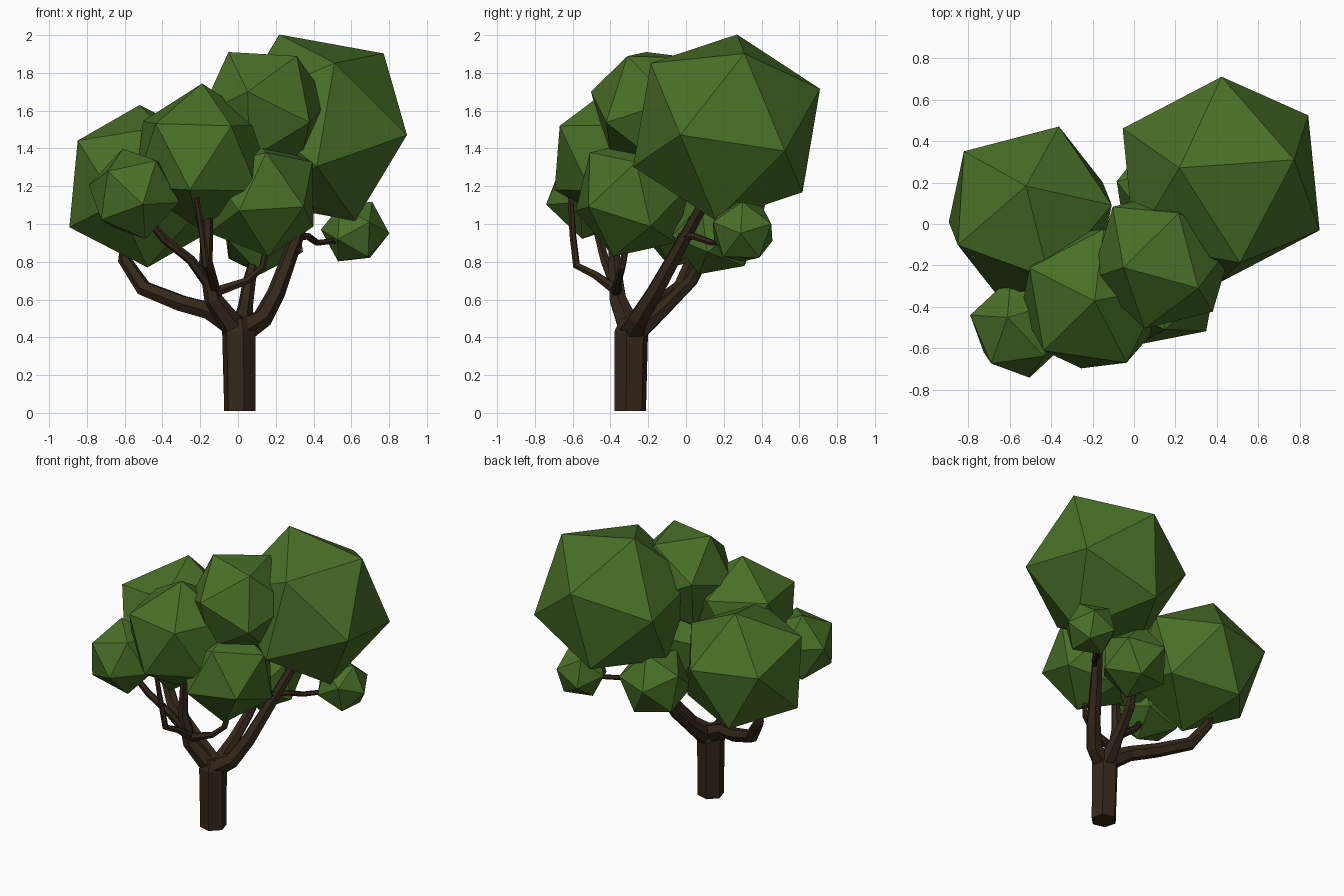
import bpy, bmesh
from mathutils import Vector, Matrix

if "Cube" in bpy.data.objects:
    bpy.data.objects.remove(bpy.data.objects["Cube"])


def material(name, color):
    m = bpy.data.materials.new(name)
    m.diffuse_color = color
    m.use_nodes = True
    m.node_tree.nodes["Principled BSDF"].inputs["Base Color"].default_value = m.diffuse_color
    return m


leaf = material("leaf_green", (0.065, 0.16, 0.02, 1))
bark = material("bark_brown", (0.035, 0.02, 0.01, 1))


def frame(a, b):
    """Orthonormal axes from two directions."""
    x = a.normalized()
    y = (b - x * b.dot(x)).normalized()
    return Matrix((x, y, x.cross(y))).transposed()


def foliage(name, centre, corner, neighbour):
    """Icosahedron placed by its centre and two adjacent corners."""
    c = Vector(centre)
    d1, d2 = Vector(corner) - c, Vector(neighbour) - c
    r = (d1.length + d2.length) / 2
    bm = bmesh.new()
    bmesh.ops.create_icosphere(bm, subdivisions=1, radius=1)
    bm.verts.ensure_lookup_table()
    v = bm.verts[0]
    w = v.link_edges[0].other_vert(v)
    s = r / v.co.length
    rot = frame(d1, d2) @ frame(v.co, w.co).transposed()
    for p in bm.verts:
        p.co = c + rot @ p.co * s
    me = bpy.data.meshes.new(name)
    bm.to_mesh(me)
    bm.free()
    me.materials.append(leaf)
    bpy.context.collection.objects.link(bpy.data.objects.new(name, me))


def branch(name, points):
    """Six-sided tapered limb through (x, y, z, radius) points."""
    cu = bpy.data.curves.new(name, 'CURVE')
    cu.dimensions = '3D'
    cu.bevel_depth = 1
    cu.bevel_resolution = 1
    cu.use_fill_caps = True
    sp = cu.splines.new('POLY')
    sp.points.add(len(points) - 1)
    sp.use_smooth = False
    for p, (x, y, z, r) in zip(sp.points, points):
        p.co = (x, y, z, 1)
        p.radius = r
    cu.materials.append(bark)
    bpy.context.collection.objects.link(bpy.data.objects.new(name, cu))


# Leaf clumps
foliage("foliage_large_right", (.42, .215, 1.51), (.22, .27, 2.0), (.78, .31, 1.9))
foliage("foliage_large_left", (-.5, .05, 1.2), (-.52, .18, 1.62), (-.86, -.11, 1.44))
foliage("foliage_front", (-.2, -.36, 1.36), (-.19, -.37, 1.74), (-.03, -.68, 1.5))
foliage("foliage_top", (.138, -.17, 1.61), (-.05, -.21, 1.91), (.31, -.31, 1.89))
foliage("foliage_front_low", (.12, -.28, 1.14), (.15, -.51, 1.38), (.35, -.51, 1.08))
foliage("foliage_small_right", (.62, .3, .96), (.8, .29, .95), (.7, .3, 1.125))
foliage("foliage_small_left", (-.55, -.5, 1.16), (-.61, -.45, 1.4), (-.79, -.44, 1.2))
foliage("foliage_back_low", (.13, .16, .96), (.12, .07, .74), (.2, .33, .79))

# Trunk and main limbs
branch("trunk", [(.01, -.295, .01, .086), (.005, -.29, .43, .092), (.005, -.29, .5, .06)])
branch("limb_left", [(.02, -.29, .44, .07), (-.15, -.22, .54, .05), (-.3, -.13, .58, .047),
                     (-.5, -.03, .66, .044), (-.6, .03, .81, .036), (-.58, .05, .98, .03)])
branch("limb_right", [(.01, -.29, .43, .075), (.13, -.25, .5, .055), (.2, -.17, .63, .048),
                      (.3, -.02, .9, .038), (.38, .1, 1.12, .03)])
branch("limb_front", [(-.02, -.3, .45, .065), (-.13, -.36, .6, .05), (-.17, -.38, .8, .036),
                      (-.16, -.38, 1.05, .028)])
branch("limb_back", [(.02, -.25, .44, .06), (.04, -.1, .57, .04), (.06, .03, .7, .035),
                     (.1, .12, .86, .025)])

# Thin side branches
branch("twig_right", [(.29, -.03, .93, .025), (.37, .04, .935, .019), (.42, .14, .9, .017),
                      (.58, .27, .92, .015)])
branch("twig_front_left", [(-.14, -.37, .66, .03), (-.25, -.43, .81, .026), (-.39, -.46, .92, .023),
                           (-.5, -.49, 1.05, .018)])
branch("twig_front_up", [(-.12, -.37, .65, .03), (-.14, -.48, .73, .022), (-.17, -.58, .78, .021),
                         (-.19, -.6, .95, .018), (-.22, -.61, 1.14, .014)])
branch("twig_front_right", [(-.12, -.37, .64, .03), (.05, -.36, .7, .021), (.13, -.34, .77, .02),
                            (.16, -.31, .92, .016)])
